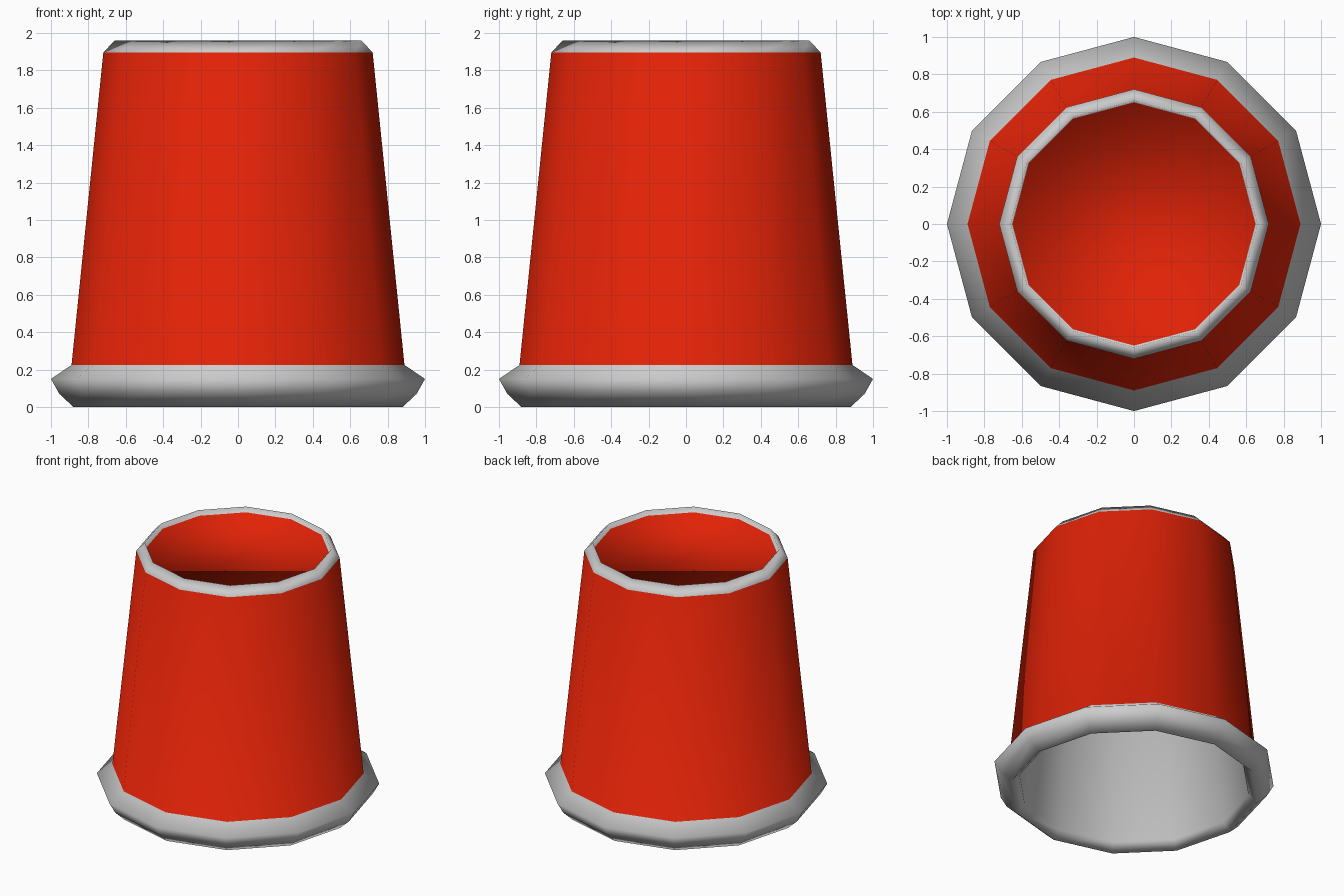
import bpy, math

if "Cube" in bpy.data.objects:
    bpy.data.objects.remove(bpy.data.objects["Cube"])

SIDES = 12

grey = bpy.data.materials.new("grey_plastic")
grey.diffuse_color = (0.8, 0.8, 0.8, 1.0)
grey.use_nodes = True
grey.node_tree.nodes["Principled BSDF"].inputs["Base Color"].default_value = grey.diffuse_color
red = bpy.data.materials.new("red_plastic")
red.diffuse_color = (0.75, 0.016, 0.002, 1.0)
red.use_nodes = True
red.node_tree.nodes["Principled BSDF"].inputs["Base Color"].default_value = red.diffuse_color


def lathe(name, profile, red_bands):
    """Spin (radius, height) points around z, cap both ends, shade smooth."""
    verts, faces, slots = [], [], []
    for r, z in profile:
        for k in range(SIDES):
            a = 2 * math.pi * k / SIDES
            verts.append((r * math.cos(a), r * math.sin(a), z))
    for i in range(len(profile) - 1):
        lo, hi = i * SIDES, (i + 1) * SIDES
        for k in range(SIDES):
            n = (k + 1) % SIDES
            faces.append((lo + k, lo + n, hi + n, hi + k))
            slots.append(1 if i in red_bands else 0)
    # grey ceiling of the hollow, then red recessed base
    last = (len(profile) - 1) * SIDES
    faces += [tuple(reversed(range(SIDES))), tuple(range(last, last + SIDES))]
    slots += [0, 1]
    mesh = bpy.data.meshes.new(name)
    mesh.from_pydata(verts, [], faces)
    mesh.materials.append(grey)
    mesh.materials.append(red)
    mesh.polygons.foreach_set("material_index", slots)
    mesh.polygons.foreach_set("use_smooth", [True] * len(faces))
    obj = bpy.data.objects.new(name, mesh)
    bpy.context.collection.objects.link(obj)
    return obj


inside = [(0.655, 1.89), (0.82, 0.06)]                      # hollow
lip = [(0.88, 0.0), (0.955, 0.07), (1.0, 0.15)]             # rolled lip
wall = [(0.89, 0.225), (0.72, 1.895)]                       # tapered red wall
ring = [(0.66, 1.96), (0.65, 1.92)]                         # grey ring and recess

lathe("upturned_cup", inside + lip + wall + ring, red_bands={5})
